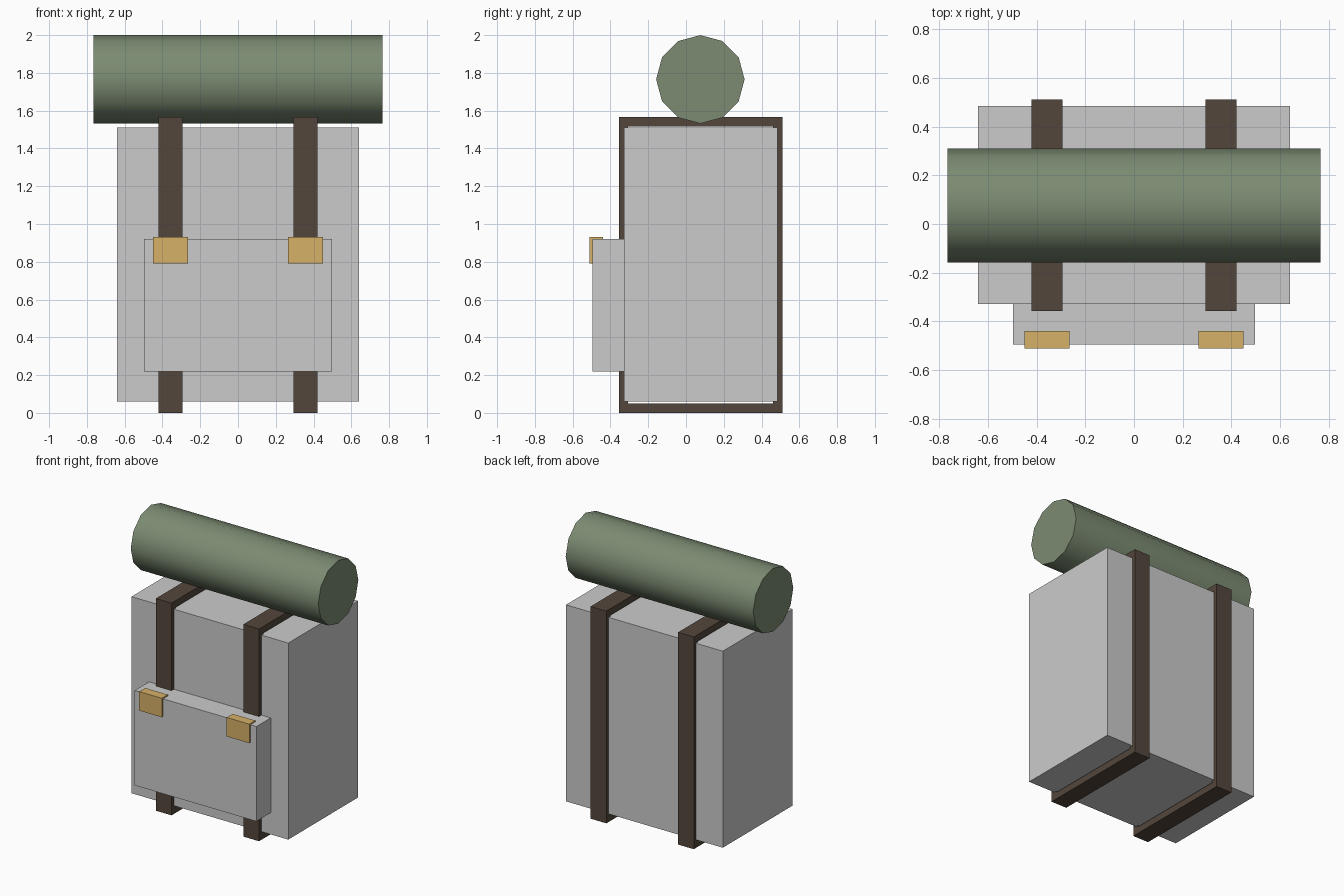
import bpy, bmesh, math
from mathutils import Matrix, Vector

default = bpy.data.objects.get("Cube")
if default:
    bpy.data.objects.remove(default, do_unlink=True)


def material(name, rgb):
    mat = bpy.data.materials.new(name)
    mat.use_nodes = True
    color = (*rgb, 1.0)
    mat.diffuse_color = color
    mat.node_tree.nodes["Principled BSDF"].inputs["Base Color"].default_value = color
    return mat


def make_object(name, bm, mat=None):
    bmesh.ops.recalc_face_normals(bm, faces=bm.faces)
    mesh = bpy.data.meshes.new(name)
    bm.to_mesh(mesh)
    bm.free()
    obj = bpy.data.objects.new(name, mesh)
    bpy.context.collection.objects.link(obj)
    if mat:
        mesh.materials.append(mat)
    return obj


def box_bmesh(low, high):
    low, high = Vector(low), Vector(high)
    bm = bmesh.new()
    bmesh.ops.create_cube(
        bm, size=1, matrix=Matrix.Translation((low + high) / 2) @ Matrix.Diagonal((*(high - low), 1)))
    return bm


def strap_bmesh(low, high, thickness):
    # Closed band: open both sides of a box and bridge the inner rims
    bm = box_bmesh(low, high)
    sides = [f for f in bm.faces if abs(f.normal.x) > 0.9]
    bmesh.ops.inset_individual(bm, faces=sides, thickness=thickness)
    rims = [e for f in sides for e in f.edges]
    bmesh.ops.delete(bm, geom=sides, context='FACES_ONLY')
    bmesh.ops.bridge_loops(bm, edges=rims)
    return bm


canvas_green = material("canvas_green", (0.20, 0.26, 0.17))
leather = material("dark_leather", (0.087, 0.062, 0.045))
brass = material("brass", (0.67, 0.44, 0.14))

# Main bag and front pocket
make_object("bag_body", box_bmesh((-0.64, -0.328, 0.06), (0.64, 0.485, 1.51)))
make_object("front_pocket", box_bmesh((-0.497, -0.495, 0.22), (0.497, -0.32, 0.92)))

# Straps wrapping the bag, with a buckle on the pocket in front of each
for side, sign in (("left", 1), ("right", -1)):
    x = 0.357 * sign
    make_object(side + "_strap",
                strap_bmesh((x - 0.064, -0.356, 0), (x + 0.064, 0.51, 1.566), 0.07), leather)
    make_object(side + "_buckle",
                box_bmesh((x - 0.092, -0.51, 0.79), (x + 0.092, -0.44, 0.93)), brass)

# Bedroll lying across the top
bm = bmesh.new()
bmesh.ops.create_cone(
    bm, cap_ends=True, segments=12, radius1=0.234, radius2=0.234, depth=1.53,
    matrix=Matrix.Translation((0, 0.076, 1.766)) @ Matrix.Rotation(math.pi / 2, 4, 'Y'))
bedroll = make_object("bedroll", bm, canvas_green)
bpy.ops.object.select_all(action='DESELECT')
bedroll.select_set(True)
bpy.context.view_layer.objects.active = bedroll
bpy.ops.object.shade_smooth_by_angle(angle=math.radians(40))
